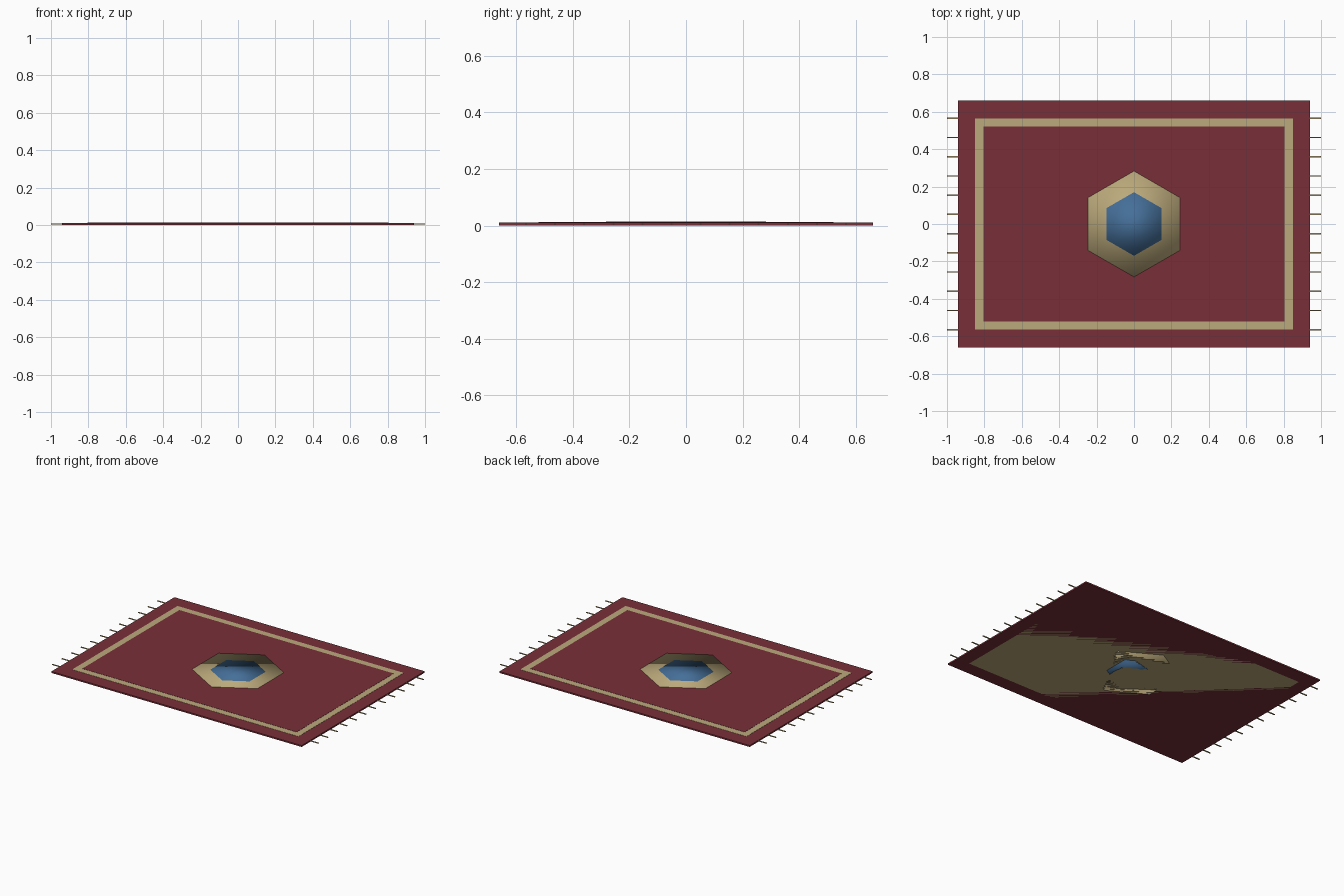
import bpy, math

if "Cube" in bpy.data.objects:
    bpy.data.objects.remove(bpy.data.objects["Cube"])


def material(name, rgb):
    m = bpy.data.materials.new(name)
    m.diffuse_color = (*rgb, 1)
    m.use_nodes = True
    m.node_tree.nodes["Principled BSDF"].inputs["Base Color"].default_value = m.diffuse_color
    return m


RED = material("red_wool", (0.19, 0.03, 0.04))
CREAM = material("cream_wool", (0.50, 0.40, 0.20))
BLUE = material("blue_wool", (0.06, 0.16, 0.32))


def slab(name, x, y, sx, sy, z0, z1, mat):
    bpy.ops.mesh.primitive_cube_add(size=1, location=(x, y, (z0 + z1) / 2))
    o = bpy.context.object
    o.name = name
    o.scale = (sx, sy, z1 - z0)
    bpy.ops.object.transform_apply(location=False, rotation=False, scale=True)
    o.data.materials.append(mat)


def hexagon(name, radius, top, mat):
    bpy.ops.mesh.primitive_cylinder_add(vertices=6, radius=radius, depth=top,
                                        location=(0, 0, top / 2))
    o = bpy.context.object
    o.name = name
    bpy.ops.object.shade_smooth()
    o.data.materials.append(mat)


# Woven layers, each slightly proud of the one below
slab("rug_base", 0, 0, 1.88, 1.32, 0, 0.010, RED)
slab("border_band", 0, 0, 1.70, 1.13, 0, 0.0112, CREAM)
slab("inner_field", 0, 0, 1.61, 1.04, 0, 0.0124, RED)

# Central medallion
hexagon("medallion_outer", 0.283, 0.0136, CREAM)
hexagon("medallion_inner", 0.17, 0.0148, BLUE)

# Fringe tassels on both short ends
for side, label in ((-1, "left"), (1, "right")):
    for i in range(12):
        y = -0.565 + i * 1.13 / 11
        slab(f"fringe_{label}_{i + 1}", side * 0.97, y, 0.06, 0.007,
             0.003, 0.008, CREAM)
